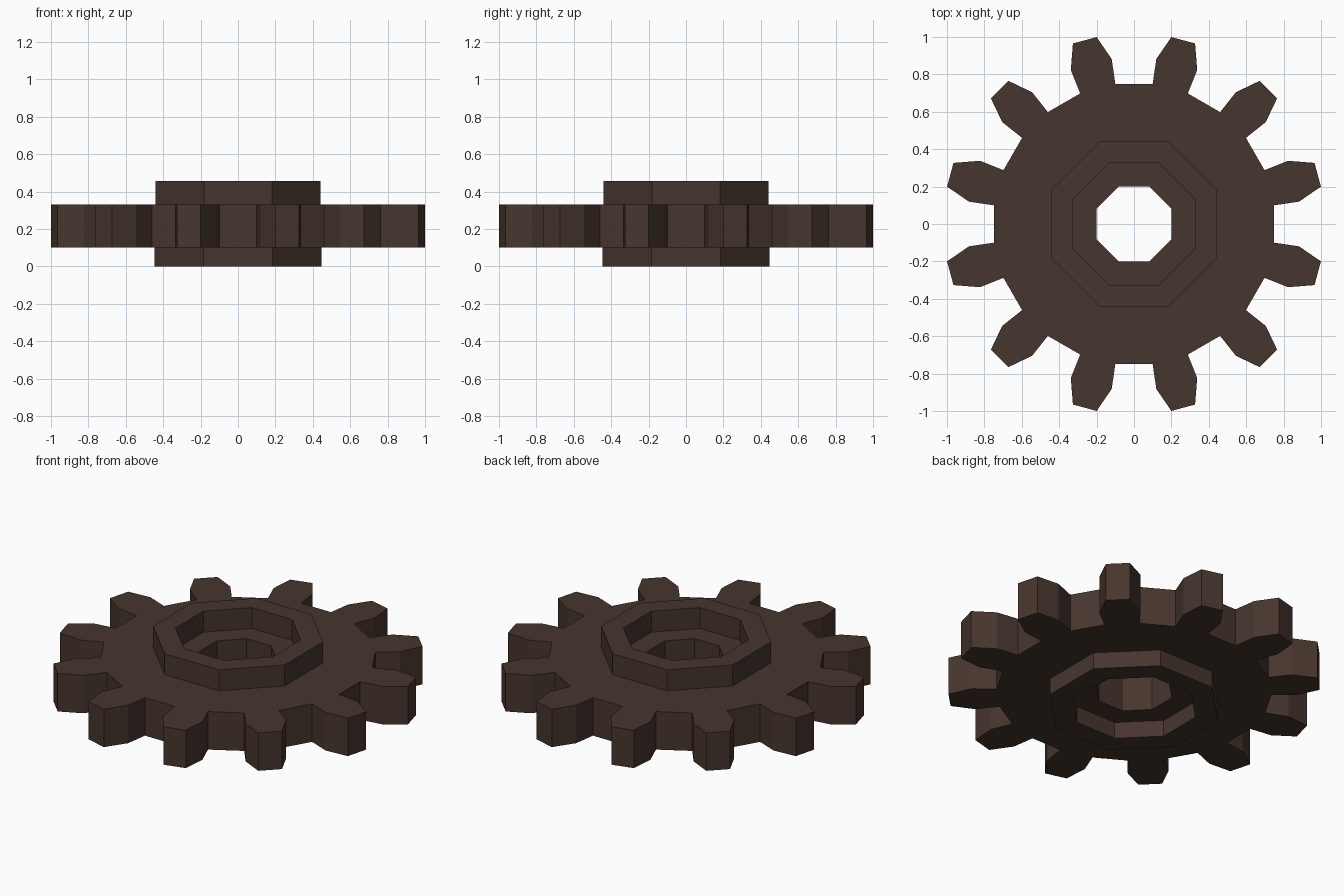
import bpy, bmesh
from math import sin, cos, pi, radians

if "Cube" in bpy.data.objects:
    bpy.data.objects.remove(bpy.data.objects["Cube"])

steel = bpy.data.materials.new("dark brown metal")
steel.diffuse_color = (0.062, 0.036, 0.027, 1)
steel.use_nodes = True
steel.node_tree.nodes["Principled BSDF"].inputs["Base Color"].default_value = steel.diffuse_color


def octagon(apothem):
    r = apothem / cos(pi / 8)
    return [(r * cos(pi / 8 + i * pi / 4), r * sin(pi / 8 + i * pi / 4)) for i in range(8)]


def holed_plate(name, outer, inner, z0, z1):
    """Extrude the area between two outlines from z0 to z1."""
    bm = bmesh.new()
    edges = []
    for outline in (outer, inner):
        vs = [bm.verts.new((x, y, z0)) for x, y in outline]
        edges += [bm.edges.new((vs[i - 1], vs[i])) for i in range(len(vs))]
    bmesh.ops.triangle_fill(bm, edges=edges, use_beauty=True, use_dissolve=False)
    geom = bmesh.ops.extrude_face_region(bm, geom=bm.faces[:], use_keep_orig=True)["geom"]
    for v in geom:
        if isinstance(v, bmesh.types.BMVert):
            v.co.z = z1
    bmesh.ops.recalc_face_normals(bm, faces=bm.faces[:])
    mesh = bpy.data.meshes.new(name)
    bm.to_mesh(mesh)
    bm.free()
    mesh.materials.append(steel)
    ob = bpy.data.objects.new(name, mesh)
    bpy.context.collection.objects.link(ob)
    return ob


# Toothed wheel: one tooth profile (radius, angle offset) repeated 12 times
tooth = [(0.755, -7.4), (0.89, -7.3), (1.019, -3.7), (1.019, 3.7), (0.89, 7.3), (0.755, 7.4)]
outline = [(r * cos(radians(15 + 30 * k + a)), r * sin(radians(15 + 30 * k + a)))
           for k in range(12) for r, a in tooth]
holed_plate("toothed_wheel", outline, octagon(0.2), 0.10, 0.33)

# Raised octagonal collars above and below
holed_plate("upper_collar", octagon(0.441), octagon(0.325), 0.33, 0.457)
holed_plate("lower_collar", octagon(0.447), octagon(0.325), 0.0, 0.10)
